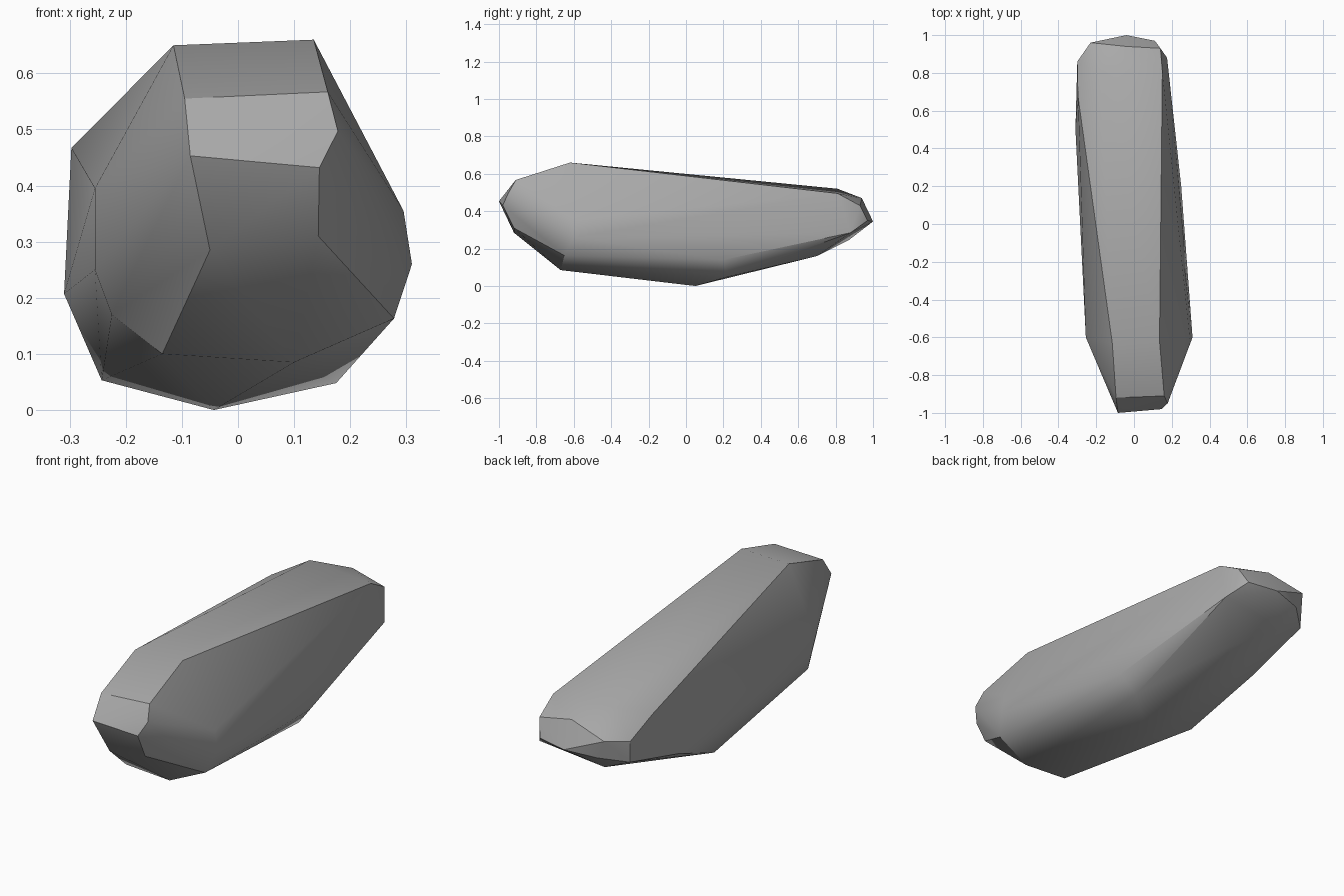
import bpy, bmesh, math

cube = bpy.data.objects.get("Cube")
if cube:
    bpy.data.objects.remove(cube, do_unlink=True)

# Grey stone
stone = bpy.data.materials.new("grey stone")
stone.use_nodes = True
grey = (0.4, 0.4, 0.4, 1)
stone.diffuse_color = grey
stone.node_tree.nodes["Principled BSDF"].inputs["Base Color"].default_value = grey

# Corners of the chipped boulder, grouped by region
top = [(-.115, -.63, .65), (.135, -.62, .66), (.15, .81, .495), (-.18, .81, .52)]
nose = [(-.095, -.92, .555), (.16, -.91, .567), (-.085, -1, .453),
        (.145, -.98, .432), (.178, -.95, .497), (-.05, -.92, .285), (.143, -.92, .31)]
flanks = [(.278, -.65, .163), (.31, -.6, .26), (.295, -.6, .355), (.25, .2, .14),
          (-.255, -.6, .395), (-.255, -.6, .25), (-.225, -.62, .17),
          (-.297, .68, .467), (-.31, .5, .207)]
base = [(-.135, -.67, .1), (.1, -.67, .085), (-.043, .05, 0),
        (-.243, .13, .053), (.175, .22, .048), (.0, .7, .16)]
tail = [(.14, .93, .43), (.175, .88, .285), (-.04, .94, .47), (-.04, 1, .345),
        (-.23, .96, .42), (-.19, .96, .33), (-.3, .86, .4), (-.3, .86, .3),
        (-.17, .87, .245), (.11, .97, .35)]

# Wrap the corners in a faceted skin
bm = bmesh.new()
for corner in top + nose + flanks + base + tail:
    bm.verts.new(corner)
hull = bmesh.ops.convex_hull(bm, input=bm.verts)
loose = [g for g in set(hull["geom_interior"] + hull["geom_unused"])
         if isinstance(g, bmesh.types.BMVert)]
bmesh.ops.delete(bm, geom=loose, context="VERTS")
bmesh.ops.recalc_face_normals(bm, faces=bm.faces)
mesh = bpy.data.meshes.new("boulder")
bm.to_mesh(mesh)
bm.free()
mesh.materials.append(stone)

boulder = bpy.data.objects.new("boulder", mesh)
bpy.context.collection.objects.link(boulder)
bpy.ops.object.select_all(action="DESELECT")
boulder.select_set(True)
bpy.context.view_layer.objects.active = boulder
bpy.ops.object.shade_smooth_by_angle(angle=math.radians(30))
